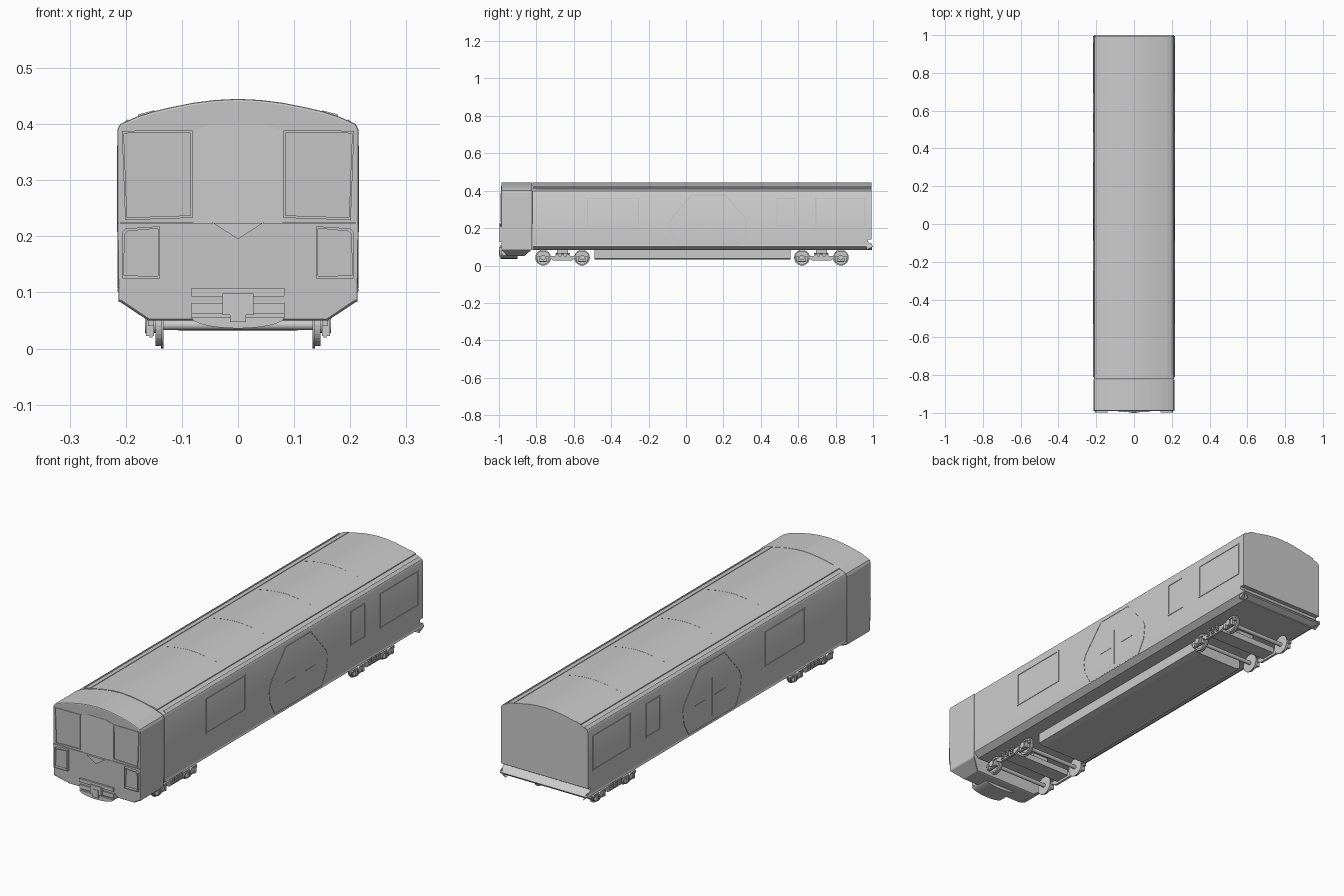
import bpy, bmesh, math
from mathutils import Vector

if "Cube" in bpy.data.objects:
    bpy.data.objects.remove(bpy.data.objects["Cube"])

grey = bpy.data.materials.new("body_grey")
grey.diffuse_color = (0.6, 0.6, 0.6, 1)
grey.use_nodes = True
grey.node_tree.nodes["Principled BSDF"].inputs["Base Color"].default_value = grey.diffuse_color


def finish(name, bm, smooth=False):
    bmesh.ops.recalc_face_normals(bm, faces=bm.faces)
    me = bpy.data.meshes.new(name)
    bm.to_mesh(me)
    bm.free()
    me.materials.append(grey)
    ob = bpy.data.objects.new(name, me)
    bpy.context.collection.objects.link(ob)
    if smooth:
        bpy.context.view_layer.objects.active = ob
        ob.select_set(True)
        bpy.ops.object.shade_smooth_by_angle(angle=math.radians(30))
        ob.select_set(False)
    return ob


def place(p, d, axis):
    """2D point plus depth along an axis."""
    return Vector({'x': (d, p[0], p[1]), 'y': (p[0], d, p[1]), 'z': (p[0], p[1], d)}[axis])


def prism(name, pts, axis, a, b, smooth=False):
    bm = bmesh.new()
    lo = [bm.verts.new(place(p, a, axis)) for p in pts]
    hi = [bm.verts.new(place(p, b, axis)) for p in pts]
    n = len(pts)
    for i in range(n):
        j = (i + 1) % n
        bm.faces.new((lo[i], lo[j], hi[j], hi[i]))
    bm.faces.new(lo)
    bm.faces.new(hi)
    return finish(name, bm, smooth)


def box(name, x, y, z):
    return prism(name, [(x[0], z[0]), (x[1], z[0]), (x[1], z[1]), (x[0], z[1])], 'y', *y)


def rim(name, pts, axis, a, b, w):
    """Thin raised frame that follows a closed outline."""
    c = sum((Vector(p) for p in pts), Vector((0, 0))) / len(pts)
    inner = [Vector(p) + (c - Vector(p)).normalized() * w * 1.4 for p in pts]
    bm = bmesh.new()
    r = [[bm.verts.new(place(p, d, axis)) for p in q]
         for q, d in ((pts, a), (pts, b), (inner, b), (inner, a))]
    n = len(pts)
    for k in range(4):
        for i in range(n):
            j = (i + 1) % n
            m = (k + 1) % 4
            bm.faces.new((r[k][i], r[k][j], r[m][j], r[m][i]))
    return finish(name, bm)


def cyl(name, x0, x1, y, z, r, n=24):
    pts = [(y + r * math.cos(2 * math.pi * i / n), z + r * math.sin(2 * math.pi * i / n)) for i in range(n)]
    return prism(name, pts, 'x', x0, x1, True)


def mirrored(half):
    """Close a half outline (x >= 0, bottom to top) across x = 0."""
    return half + [(-x, z) for x, z in reversed(half) if x > 0]


def rect(a, b, c, d):
    return [(a, c), (b, c), (b, d), (a, d)]


# Passenger body with sloped sill and rounded roof
roof = [(0.213, 0.390), (0.208, 0.399), (0.196, 0.405), (0.178, 0.413), (0.178, 0.417),
        (0.150, 0.4245), (0.150, 0.422), (0.120, 0.429), (0.080, 0.437), (0.040, 0.442), (0, 0.444)]
prism("passenger_body", mirrored([(0.19, 0.083), (0.213, 0.103)] + roof), 'y', -0.82, 0.972, True)
prism("rear_end_wall", mirrored([(0.213, 0.14)] + roof), 'y', 0.97, 0.992, True)
prism("rear_sill", [(0.965, 0.135), (0.972, 0.128), (1.0, 0.104), (0.998, 0.099), (0.965, 0.083)],
      'x', -0.213, 0.213)
# Sill lips along both sides
for s in (-1, 1):
    prism("side_sill_lip", [(s * 0.21, 0.118), (s * 0.216, 0.103), (s * 0.19, 0.083)], 'y', -0.81, 0.995)

# Driver's cab, tapered below the sill
cab_roof = [(0.215, 0.390), (0.210, 0.400), (0.180, 0.4135), (0.150, 0.423), (0.120, 0.430),
            (0.080, 0.438), (0.040, 0.443), (0, 0.445)]
cab = prism("cab", mirrored([(0.160, 0.050), (0.213, 0.085), (0.215, 0.225)] + cab_roof), 'y', -0.988, -0.822)
for v in cab.data.vertices:
    if v.co.z < 0.06:
        v.co.y = -0.955 if v.co.y < -0.9 else -0.865
bev = cab.modifiers.new("soft_edges", 'BEVEL')
bev.width, bev.segments, bev.limit_method = 0.004, 2, 'ANGLE'
bev.angle_limit = math.radians(40)

# Cab front: windscreens, lamp surrounds, gangway door, waist rail and triangle
F = -0.988
for s in (-1, 1):
    rim("windscreen_frame", [(s * 0.081, 0.233), (s * 0.201, 0.229), (s * 0.207, 0.388), (s * 0.081, 0.389)],
        'y', F + .003, F - .003, 0.004)
    rim("headlamp_frame", [(s * 0.139, 0.125), (s * 0.206, 0.125), (s * 0.206, 0.208), (s * 0.200, 0.214),
                           (s * 0.139, 0.218)], 'y', F + .003, F - .010, 0.004)
    box("waist_rail", sorted((s * 0.045, s * 0.214)), (F - .002, F + .002), (0.223, 0.2255))
prism("front_door", [(-0.079, 0.226), (0.079, 0.226), (0.079, 0.389), (0.048, 0.399), (-0.048, 0.399),
                     (-0.079, 0.389)], 'y', F - .001, F + .002)
prism("front_triangle", [(-0.045, 0.224), (0, 0.195), (0.045, 0.224)], 'y', F - .008, F + .002)

# Coupler housing with curved apron
arc = [(0.083 * math.sin(t * math.pi / 16), 0.056 - 0.02 * math.cos(t * math.pi / 16)) for t in range(-8, 9)]
prism("coupler_apron", arc, 'y', -0.992, -0.90, True)
box("coupler_top_beam", (-0.083, 0.083), (-0.994, -0.94), (0.093, 0.108))
box("coupler_back", (-0.083, 0.083), (-0.984, -0.94), (0.054, 0.094))
box("coupler_bar", (-0.083, 0.083), (-0.990, -0.94), (0.062, 0.080))
box("coupler_head", (-0.028, 0.028), (-0.998, -0.94), (0.060, 0.098))
box("coupler_hook", (-0.014, 0.014), (-1.0, -0.94), (0.047, 0.082))

# Side windows and door pair outlines
for s in (-1, 1):
    a, b = s * 0.211, s * 0.2155
    for y0, y1 in ((-0.53, -0.25), (0.485, 0.585), (0.69, 0.96)):
        rim("side_window_frame", rect(y0, y1, 0.208, 0.362), 'x', a, b, 0.006)
    rim("side_door_outline", [(-0.045, 0.108), (-0.08, 0.17), (-0.088, 0.23), (-0.075, 0.26), (0.03, 0.38),
                              (0.21, 0.38), (0.315, 0.26), (0.328, 0.23), (0.32, 0.17), (0.285, 0.108)],
        'x', a, s * 0.2145, 0.004)
    for y in (0.03, 0.17):
        box("door_handle", sorted((a, s * 0.2145)), (y, y + 0.07), (0.218, 0.221))
    box("door_seam", sorted((a, s * 0.2138)), (0.119, 0.121), (0.13, 0.3))

# Roof panel joints and gutters
for y in (-0.33, 0.0, 0.33, 0.66):
    prism("roof_joint", [(-.15, .422), (-.12, .4295), (-.08, .4375), (-.04, .4425), (0, .4447), (.04, .4425),
                         (.08, .4375), (.12, .4295), (.15, .422)], 'y', y - 0.002, y + 0.002)
for s in (-1, 1):
    prism("roof_gutter", [(s * 0.206, 0.400), (s * 0.196, 0.409), (s * 0.193, 0.402)], 'y', -0.8, 0.99)

# Underfloor equipment box
prism("underfloor_box", [(-0.125, 0.085), (-0.125, 0.037), (-0.10, 0.031), (0.10, 0.031), (0.125, 0.037),
                         (0.125, 0.085)], 'y', -0.49, 0.56)

# Bogies
W = 0.042
for yc in (-0.66, 0.724):
    box("bogie_cross_beam", (-0.15, 0.15), (yc - 0.035, yc + 0.035), (0.038, 0.065))
    box("bogie_pivot", (-0.04, 0.04), (yc - 0.03, yc + 0.03), (0.06, 0.085))
    for s in (-1, 1):
        frame = [(yc - 0.145, 0.040), (yc - 0.07, 0.040), (yc - 0.05, 0.028), (yc + 0.05, 0.028),
                 (yc + 0.07, 0.040), (yc + 0.145, 0.040), (yc + 0.145, 0.052), (yc - 0.145, 0.052)]
        prism("bogie_side_frame", frame, 'x', s * 0.150, s * 0.160)
        # Spring pairs
        for dy in (-0.03, 0.0, 0.03):
            for k in range(4):
                box("suspension_spring", sorted((s * 0.152, s * 0.165)), (yc + dy - 0.009, yc + dy + 0.009),
                    (0.034 + k * 0.009, 0.040 + k * 0.009))
    for dy in (-0.104, 0.104):
        y = yc + dy
        cyl("axle", -0.136, 0.136, y, W, 0.009, 16)
        for s in (-1, 1):
            cyl("wheel_disc", s * 0.136, s * 0.143, y, W, 0.031)
            ring = [(y + 0.037 * math.cos(i * math.pi / 14), W + 0.037 * math.sin(i * math.pi / 14))
                    for i in range(28)]
            rim("wheel_tyre", ring, 'x', s * 0.134, s * 0.147, 0.006)
            cyl("wheel_flange", s * 0.133, s * 0.137, y, W, 0.042)
            cyl("axle_box", s * 0.143, s * 0.166, y, W, 0.014, 16)
            # Small springs either side of the axle box
            for d in (-0.024, 0.024):
                box("axle_spring", sorted((s * 0.150, s * 0.164)), (y + d - 0.006, y + d + 0.006), (0.022, 0.05))
            box("axle_tie_bar", sorted((s * 0.152, s * 0.158)), (y - 0.03, y + 0.03), (0.020, 0.025))
